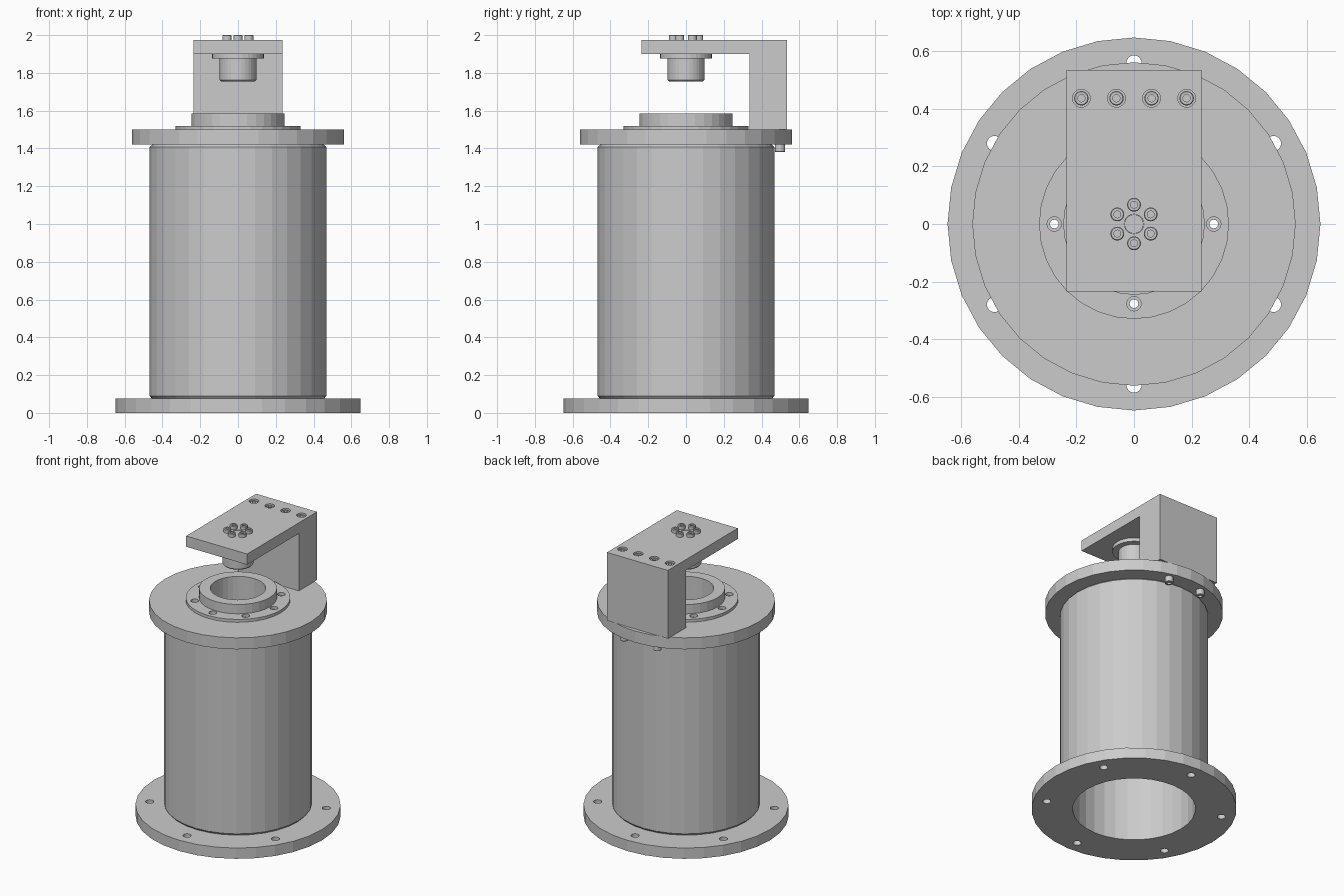
import bpy, bmesh
from math import cos, sin, pi, radians

if "Cube" in bpy.data.objects:
    bpy.data.objects.remove(bpy.data.objects["Cube"])


def lathe(name, profile, x=0, y=0, segs=32):
    """Revolve a closed (r, z) loop about the vertical axis; r = 0 points become poles."""
    bm = bmesh.new()
    rings = []
    for r, z in profile:
        if r == 0:
            v = bm.verts.new((x, y, z))
            rings.append([v] * segs)
        else:
            rings.append([bm.verts.new((x + r * cos(2 * pi * i / segs),
                                        y + r * sin(2 * pi * i / segs), z))
                          for i in range(segs)])
    for k, a in enumerate(rings):
        b = rings[(k + 1) % len(rings)]
        for i in range(segs):
            j = (i + 1) % segs
            quad = list(dict.fromkeys((a[i], a[j], b[j], b[i])))
            if len(quad) > 2:
                bm.faces.new(quad)
    bmesh.ops.recalc_face_normals(bm, faces=bm.faces)
    return finish(name, bm)


def finish(name, bm):
    me = bpy.data.meshes.new(name)
    bm.to_mesh(me)
    bm.free()
    ob = bpy.data.objects.new(name, me)
    bpy.context.collection.objects.link(ob)
    return ob


def ring(name, ri, ro, z0, z1):
    return lathe(name, [(ri, z0), (ro, z0), (ro, z1), (ri, z1)])


def drill(ob, holes, r, z0, z1, segs=24):
    """Cut vertical holes at the given (x, y) points."""
    bm = bmesh.new()
    for x, y in holes:
        made = bmesh.ops.create_cone(bm, cap_ends=True, segments=segs, radius1=r,
                                     radius2=r, depth=z1 - z0)
        bmesh.ops.translate(bm, verts=made["verts"], vec=(x, y, (z0 + z1) / 2))
    cutter = finish("cutter", bm)
    cutter.hide_render = True
    mod = ob.modifiers.new("holes", 'BOOLEAN')
    mod.operation, mod.solver, mod.object = 'DIFFERENCE', 'EXACT', cutter
    bpy.context.view_layer.update()
    dg = bpy.context.evaluated_depsgraph_get()
    me = bpy.data.meshes.new_from_object(ob.evaluated_get(dg))
    ob.modifiers.clear()
    ob.data = me
    bpy.data.objects.remove(cutter)


def circle(n, r, start=0):
    return [(r * cos(radians(start) + 2 * pi * i / n),
             r * sin(radians(start) + 2 * pi * i / n)) for i in range(n)]


def cap_screw(name, x, y, seat, top, r=0.024):
    """Socket head whose recess faces the 'top' end (which may point down)."""
    d = 1 if top > seat else -1
    s = r * 0.5
    lathe(name, [(0, seat), (r, seat), (r, top - d * 0.003), (r - 0.003, top),
                 (s, top), (s, top - d * 0.014), (0, top - d * 0.014)], x, y, 24)


# base flange with six mounting holes
base = ring("base_flange", 0.388, 0.648, 0, 0.075)
drill(base, circle(6, 0.56, 30), 0.026, -0.1, 0.2)

# main tube with bevelled ends
lathe("main_tube", [(0.388, 0.075), (0.455, 0.075), (0.468, 0.09), (0.468, 1.408),
                    (0.455, 1.42), (0.388, 1.42)])

# top flange and the flanged bushing on it
screw_ring = circle(8, 0.277)
top = ring("top_flange", 0.175, 0.562, 1.42, 1.5)
drill(top, screw_ring, 0.015, 1.3, 1.6)
bush = lathe("bushing", [(0.175, 1.5), (0.33, 1.5), (0.33, 1.52), (0.246, 1.52),
                         (0.246, 1.585), (0.175, 1.585)])
drill(bush, screw_ring, 0.025, 1.45, 1.56)

# L-shaped overhead bracket
bm = bmesh.new()
outline = [(-0.235, 1.9), (0.335, 1.9), (0.335, 1.5), (0.535, 1.5), (0.535, 1.975), (-0.235, 1.975)]
face = bm.faces.new([bm.verts.new((-0.235, y, z)) for y, z in outline])
out = bmesh.ops.extrude_face_region(bm, geom=[face])
bmesh.ops.translate(bm, vec=(0.47, 0, 0),
                    verts=[v for v in out["geom"] if isinstance(v, bmesh.types.BMVert)])
bmesh.ops.recalc_face_normals(bm, faces=bm.faces)
bracket = finish("bracket", bm)
plate_screws = [(x, 0.437) for x in (-0.183, -0.061, 0.061, 0.183)]
drill(bracket, plate_screws, 0.031, 1.92, 2.1)
drill(bracket, [(0, 0)], 0.034, 1.85, 2.1)

# sunk screws in the bracket top
for x, y in plate_screws:
    cap_screw("bracket_screw", x, y, 1.92, 1.968, 0.025)

# hanging plug with washer-like flange and locating pin
lathe("plug", [(0, 1.755), (0.09, 1.755), (0.098, 1.763), (0.098, 1.875), (0.137, 1.875),
               (0.137, 1.9), (0.033, 1.9), (0.033, 1.972), (0, 1.972)])
for x, y in circle(6, 0.067, 30):
    cap_screw("plug_screw", x, y, 1.975, 2.0)

# screws holding the bracket from under the top flange
for x in (-0.128, 0.128):
    cap_screw("flange_screw", x, 0.497, 1.42, 1.38, 0.027)
